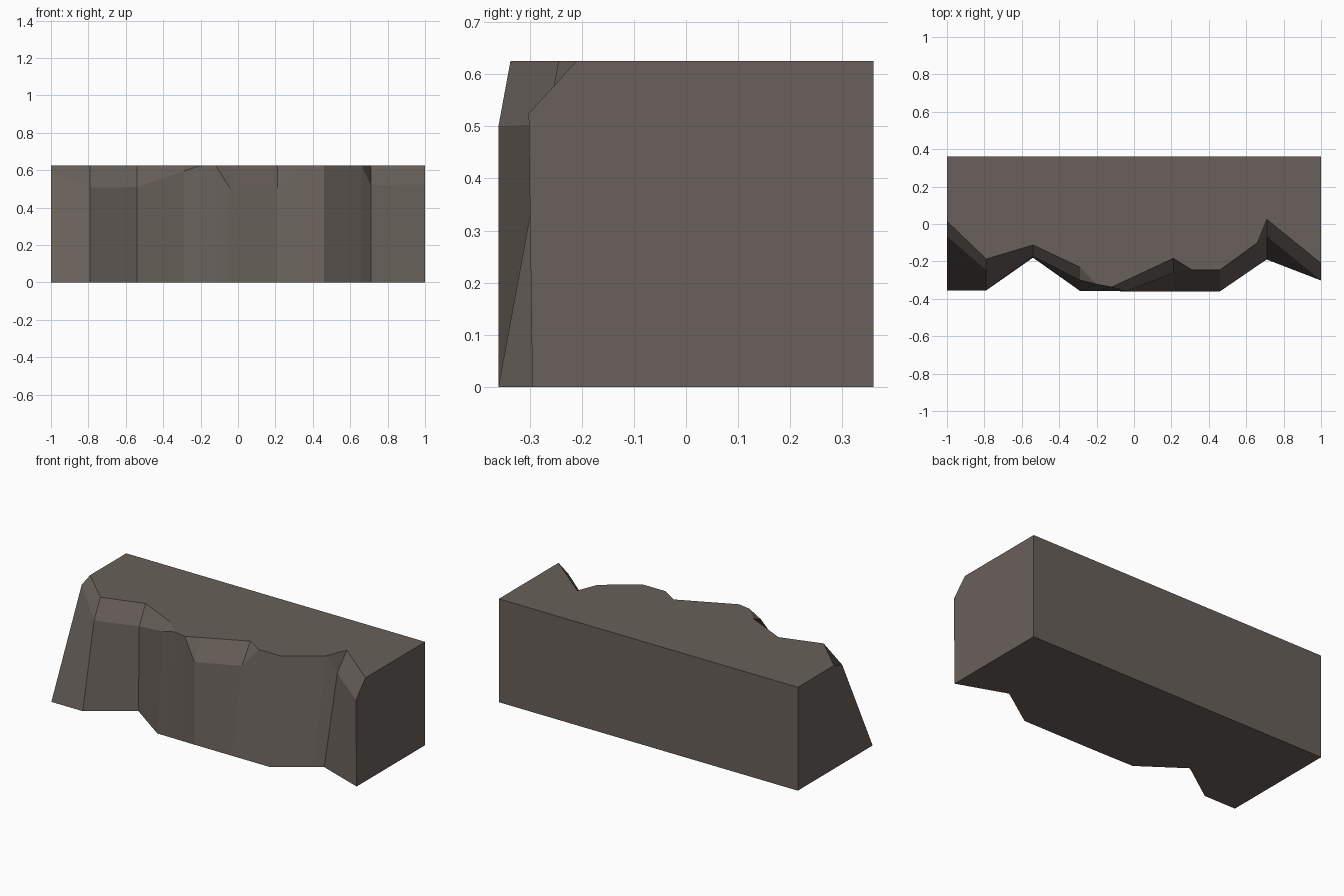
import bpy, bmesh

if "Cube" in bpy.data.objects:
    bpy.data.objects.remove(bpy.data.objects["Cube"])

H, BACK = 0.625, 0.36

# Cliff columns: x, foot y, ledge y, ledge z, rim y (ledge z == H means no bevel)
COLUMNS = [
    (-1.00, -0.355, -0.065, 0.598, 0.015),
    (-0.79, -0.355, -0.247, 0.507, -0.187),
    (-0.54, -0.18, -0.173, 0.51, -0.112),
    (-0.29, -0.357, -0.30, 0.595, -0.23),
    (-0.20, -0.358, -0.322, H, -0.322),
    (-0.12, -0.359, -0.337, H, -0.337),
    (-0.04, -0.36, -0.36, 0.50, -0.30),
    (0.21, -0.36, -0.262, 0.505, -0.183),
    (0.31, -0.36, -0.245, H, -0.245),
    (0.46, -0.36, -0.245, H, -0.245),
    (0.66, -0.223, -0.10, H, -0.10),
    (0.71, -0.19, -0.065, 0.52, 0.025),
    (1.00, -0.295, -0.302, 0.525, -0.21),
]

rock = bpy.data.materials.new("dark brown rock")
rock.diffuse_color = (0.138, 0.117, 0.103, 1)
rock.use_nodes = True
rock.node_tree.nodes["Principled BSDF"].inputs["Base Color"].default_value = rock.diffuse_color

bm = bmesh.new()
foot, ledge, rim = [], [], []
for x, fy, ly, lz, ry in COLUMNS:
    foot.append(bm.verts.new((x, fy, 0)))
    ledge.append(bm.verts.new((x, ly, lz)))
    # a column without a bevel shares its ledge and rim point
    rim.append(ledge[-1] if lz == H else bm.verts.new((x, ry, H)))


def face(*verts):
    unique = list(dict.fromkeys(verts))
    if len(unique) > 2:
        bm.faces.new(unique)


# Rock wall and bevelled upper edge
for i in range(len(COLUMNS) - 1):
    face(foot[i], foot[i + 1], ledge[i + 1], ledge[i])
    face(ledge[i], ledge[i + 1], rim[i + 1], rim[i])

# Flat back, ends, top and underside
bl, br = [bm.verts.new((x, BACK, 0)) for x in (-1, 1)]
tl, tr = [bm.verts.new((x, BACK, H)) for x in (-1, 1)]
face(br, bl, tl, tr)
face(foot[0], ledge[0], rim[0], tl, bl)
face(foot[-1], br, tr, rim[-1], ledge[-1])
face(*rim, tr, tl)
face(bl, br, *reversed(foot))
bmesh.ops.recalc_face_normals(bm, faces=bm.faces[:])

mesh = bpy.data.meshes.new("cliff_block")
bm.to_mesh(mesh)
bm.free()
mesh.materials.append(rock)
bpy.context.collection.objects.link(bpy.data.objects.new("cliff_block", mesh))
